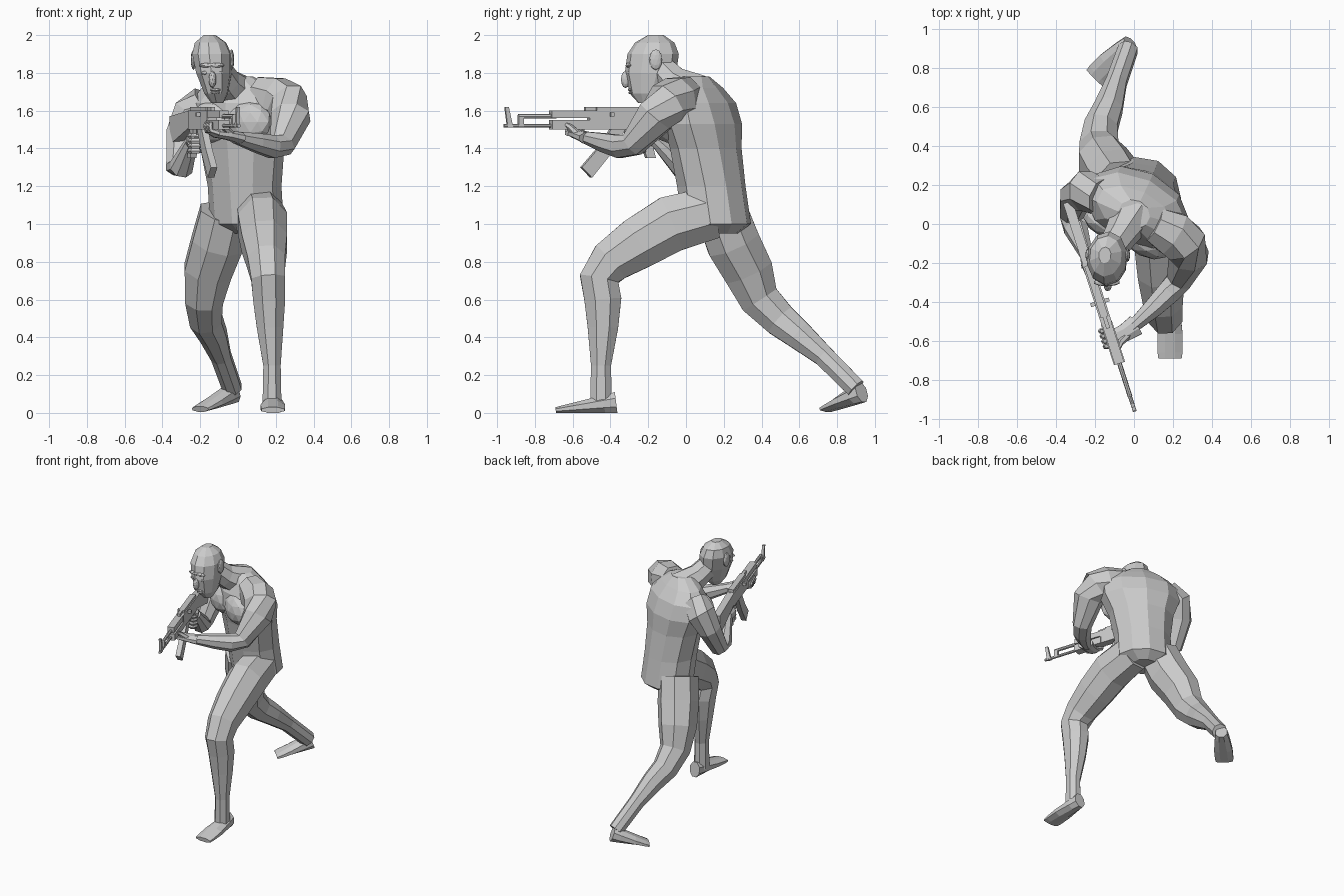
import bpy, bmesh, math
from mathutils import Vector, Matrix

cube = bpy.data.objects.get("Cube")
if cube:
    bpy.data.objects.remove(cube, do_unlink=True)

ALONG_X, ALONG_Y, ALONG_Z = Matrix.Identity(3)
GREY = (0.6, 0.6, 0.6, 1)
grey = bpy.data.materials.new("plain_grey")
grey.use_nodes = True
grey.diffuse_color = GREY
grey.node_tree.nodes["Principled BSDF"].inputs["Base Color"].default_value = GREY


def finish(name, bm, matrix=Matrix.Identity(4)):
    """Turn a bmesh into a flat shaded grey object."""
    bm.transform(matrix)
    bmesh.ops.recalc_face_normals(bm, faces=bm.faces)
    mesh = bpy.data.meshes.new(name)
    bm.to_mesh(mesh)
    bm.free()
    mesh.materials.append(grey)
    obj = bpy.data.objects.new(name, mesh)
    bpy.context.scene.collection.objects.link(obj)


def loft(name, rings, side=ALONG_X, sides=8, level=False):
    """Skin a row of rings, each a centre, a half width and a half depth."""
    bm = bmesh.new()
    centres = [ring[0] for ring in rings]
    grow = 1 / math.cos(math.pi / sides)
    loops = []
    for i, (centre, width, depth) in enumerate(rings):
        before = centres[max(i - 1, 0)]
        after = centres[min(i + 1, len(centres) - 1)]
        along = ALONG_Z if level else (after - before).normalized()
        across = (side - along * along.dot(side)).normalized()
        out = along.cross(across)
        loop = []
        for k in range(sides):
            angle = math.tau * (k + 0.5) / sides
            offset = across * width * math.cos(angle) + out * depth * math.sin(angle)
            loop.append(bm.verts.new(centre + offset * grow))
        loops.append(loop)
    for lower, upper in zip(loops, loops[1:]):
        for k in range(sides):
            bm.faces.new((lower[k - 1], lower[k], upper[k], upper[k - 1]))
    bm.faces.new(loops[0])
    bm.faces.new(loops[-1])
    finish(name, bm)


def limb(name, joints, side=ALONG_X, depth=1, sides=8):
    """Loft through joints given as x, y, z and a radius."""
    rings = [(Vector((x, y, z)), radius, radius * depth) for x, y, z, radius in joints]
    loft(name, rings, side, sides)


def column(name, base, top, yaw, profile):
    """Loft level rings of height, half width and half depth along a leaning line."""
    rings = []
    for height, width, depth in profile:
        share = (height - base.z) / (top.z - base.z)
        rings.append((base.lerp(top, share), width, depth))
    loft(name, rings, Matrix.Rotation(yaw, 3, 'Z') @ ALONG_X, sides=10, level=True)


def lump(name, centre, size, yaw=0):
    """Place a faceted, stretched ball."""
    bm = bmesh.new()
    bmesh.ops.create_icosphere(bm, subdivisions=2, radius=1)
    turn = Matrix.Rotation(yaw, 4, 'Z')
    finish(name, bm, Matrix.Translation(centre) @ turn @ Matrix.Diagonal((*size, 1)))


# Torso, twisted so the left shoulder leads
TWIST = -0.45
column("torso", Vector((.05, .17, .95)), Vector((0, .05, 1.78)), TWIST, [
    (.95, .1, .1), (1, .19, .17), (1.2, .19, .17), (1.4, .22, .17),
    (1.53, .27, .18), (1.64, .27, .16), (1.72, .2, .11), (1.78, .08, .07)])
across_chest = Matrix.Rotation(TWIST, 3, 'Z') @ ALONG_X
for name, reach in (("left_chest", .11), ("right_chest", -.11)):
    lump(name, Vector((-.04, -.05, 1.54)) + across_chest * reach, (.13, .07, .11), TWIST)
limb("neck", [(0, .06, 1.68, .11), (-.07, -.06, 1.75, .08), (-.12, -.14, 1.83, .07)])

# Head, tilted towards the rifle, with its features
column("head", Vector((-.11, -.21, 1.64)), Vector((-.15, -.16, 2)), -.1, [
    (1.64, .03, .04), (1.69, .06, .09), (1.8, .09, .13), (1.9, .1, .13),
    (1.96, .08, .1), (2, .03, .04)])
lump("nose", (-.135, -.32, 1.765), (.02, .025, .045))
lump("brow", (-.14, -.3, 1.84), (.07, .02, .015))
lump("upper_lip", (-.12, -.296, 1.71), (.03, .012, .008))
lump("lower_lip", (-.12, -.293, 1.695), (.026, .012, .008))
for name, x in (("left_eye", -.1), ("right_eye", -.175)):
    lump(name, (x, -.3, 1.8), (.02, .01, .01))
for name, x in (("left_ear", -.035), ("right_ear", -.235)):
    lump(name, (x, -.16, 1.87), (.015, .035, .055))

# Arms
limb("left_arm", [
    (.1, 0, 1.69, .09), (.2, -.05, 1.66, .115), (.26, -.1, 1.64, .11),
    (.28, -.16, 1.57, .1), (.235, -.285, 1.42, .065), (.18, -.35, 1.41, .06),
    (.1, -.43, 1.43, .05), (-.02, -.54, 1.46, .03)], ALONG_Z)
limb("right_arm", [
    (-.17, .14, 1.64, .09), (-.25, .17, 1.58, .1), (-.3, .14, 1.47, .08),
    (-.32, .05, 1.3, .06), (-.3, -.02, 1.3, .06), (-.24, -.17, 1.45, .03)])

# Legs
limb("left_leg", [
    (.11, .14, 1.06, .12), (.13, -.08, 1, .13), (.14, -.25, .9, .12), (.15, -.4, .8, .1),
    (.16, -.46, .71, .09), (.165, -.44, .6, .085), (.17, -.44, .45, .07),
    (.18, -.45, .25, .046), (.18, -.45, .05, .05)], depth=1.15)
limb("right_leg", [
    (-.07, .19, 1.06, .13), (-.11, .25, .9, .135), (-.16, .33, .75, .125),
    (-.18, .39, .6, .1), (-.17, .5, .49, .085), (-.13, .6, .41, .072),
    (-.09, .73, .3, .053), (-.03, .9, .13, .05)], depth=1.05)


def foot(name, heel, toe):
    """Widen and flatten from the heel to the toes."""
    side = (toe - heel).cross(ALONG_Z).normalized()
    rings = []
    for share in (0, .2, .6, .9, 1):
        width = .04 + .03 * share * (2 - share) - .01 * share ** 6
        rings.append((heel.lerp(toe, share), width, .055 - .04 * share))
    loft(name, rings, side)


foot("left_foot", Vector((.185, -.37, .055)), Vector((.185, -.69, .015)))
foot("right_foot", Vector((-.02, .93, .11)), Vector((-.2, .75, .02)))

# Rifle, drawn as profiles of length and height on its aiming line
AIM = Matrix.Translation((-.16, -.45, 0)) @ Matrix.Rotation(.31, 4, 'Z')


def prism(name, outline, width):
    """Extrude an outline of forward and height points across the rifle."""
    bm = bmesh.new()
    face = bm.faces.new([bm.verts.new((-width / 2, -s, z)) for s, z in outline])
    moved = bmesh.ops.extrude_face_region(bm, geom=[face])["geom"]
    verts = [item for item in moved if isinstance(item, bmesh.types.BMVert)]
    bmesh.ops.translate(bm, vec=ALONG_X * width, verts=verts)
    finish(name, bm, AIM)


def block(name, back, front, low, high, width):
    prism(name, [(back, low), (front, low), (front, high), (back, high)], width)


def tube(name, back, front, height, radius):
    bm = bmesh.new()
    bmesh.ops.create_cone(bm, cap_ends=True, segments=8, radius1=radius, radius2=radius,
                          depth=front - back)
    place = Matrix.Translation((0, -(front + back) / 2, height))
    finish(name, bm, AIM @ place @ Matrix.Rotation(math.pi / 2, 4, 'X'))


tube("barrel", .25, .54, 1.52, .01)
tube("gas_tube", .25, .46, 1.57, .012)
block("gas_block", .43, .46, 1.52, 1.57, .02)
prism("front_sight", [(.49, 1.51), (.52, 1.51), (.535, 1.62), (.515, 1.62)], .018)
block("lower_handguard", .06, .28, 1.5, 1.55, .06)
block("upper_handguard", .06, .28, 1.56, 1.6, .05)
block("receiver", -.26, .07, 1.5, 1.6, .055)
block("receiver_cover", -.25, .03, 1.6, 1.62, .04)
block("rear_sight", .03, .09, 1.6, 1.62, .02)
block("bolt_handle", -.06, -.04, 1.57, 1.59, .1)
prism("stock", [(-.25, 1.6), (-.25, 1.51), (-.58, 1.42), (-.59, 1.57)], .05)
prism("magazine", [(-.05, 1.5), (.02, 1.4), (.11, 1.3), (.055, 1.245),
                   (-.05, 1.37), (-.13, 1.5)], .036)
prism("pistol_grip", [(-.2, 1.5), (-.25, 1.35), (-.3, 1.35), (-.26, 1.5)], .035)
block("trigger_guard", -.21, -.13, 1.455, 1.465, .015)
block("trigger_guard_front", -.14, -.13, 1.46, 1.5, .015)
block("trigger", -.18, -.17, 1.47, 1.5, .01)

# Hands: palms, thumbs and fingers curled round the handguard and the grip
limb("left_palm", [(.01, -.52, 1.455, .03), (-.05, -.56, 1.47, .025),
                   (-.12, -.59, 1.48, .022), (-.15, -.6, 1.49, .015)], ALONG_Z, depth=1.8)
limb("left_thumb", [(-.03, -.57, 1.47, .018), (-.07, -.61, 1.51, .015),
                    (-.08, -.64, 1.53, .01)], sides=6)
limb("right_palm", [(-.25, -.16, 1.44, .027), (-.24, -.22, 1.45, .03)], depth=1.5)
limb("right_thumb", [(-.24, -.17, 1.48, .016), (-.21, -.2, 1.49, .014),
                     (-.19, -.23, 1.48, .01)], ALONG_Z, sides=6)
THICK, THIN = .013, .009
for finger in range(4):
    shift = finger * .026
    x, y, z = -.14 + shift * .3, -.55 - shift, 1.465 - shift
    limb("left_finger", [(x + .02, y, 1.48, THICK), (x - .025, y, 1.495, THICK),
                         (x - .03, y, 1.52, THICK), (x - .025, y, 1.54, THIN)],
         ALONG_Y, sides=6)
    limb("right_finger", [(-.255, -.21, z, THICK), (-.24, -.25, z, THICK),
                          (-.21, -.25, z, THICK), (-.2, -.215, z, THIN)],
         ALONG_Z, sides=6)
